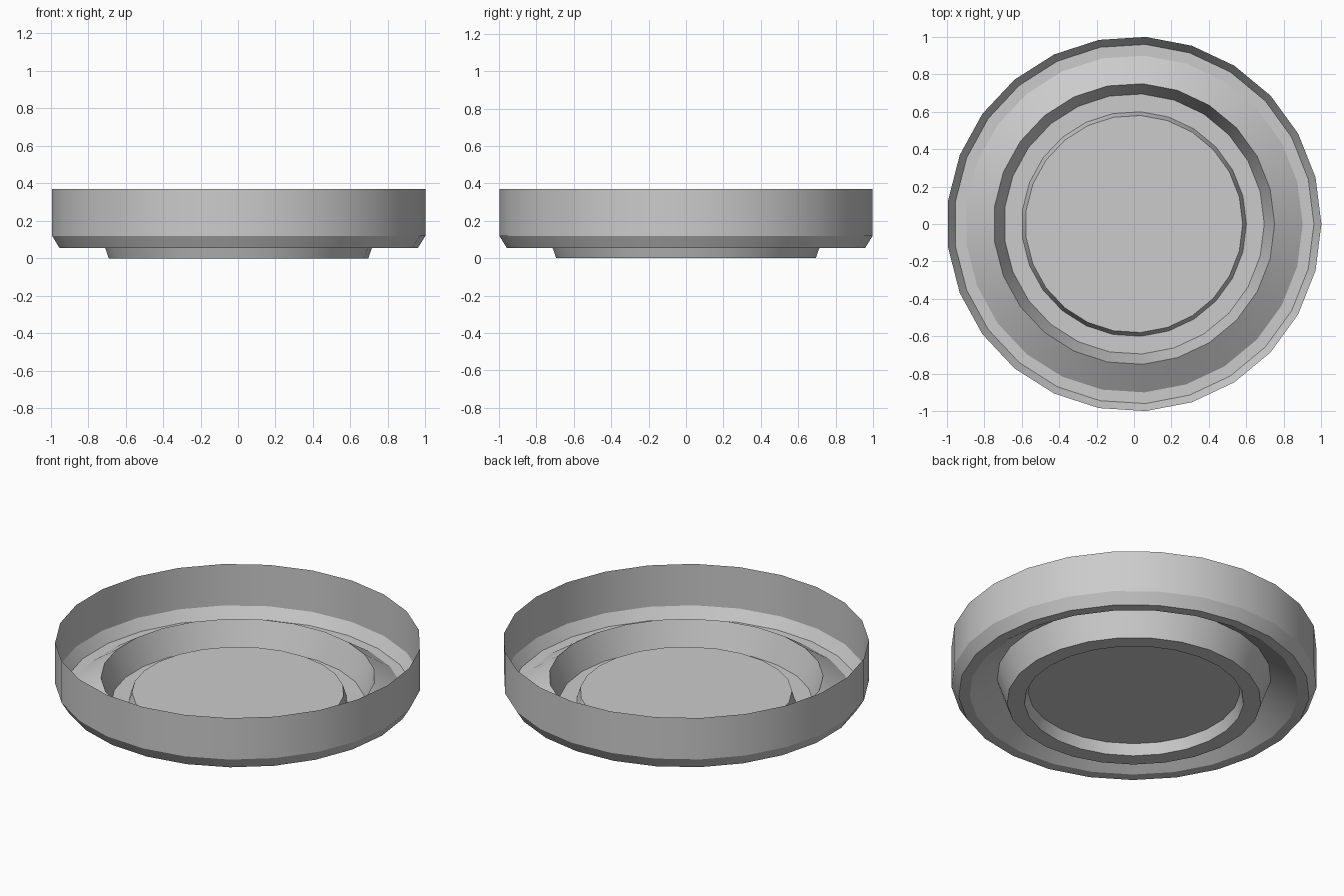
import bpy, bmesh, math

if "Cube" in bpy.data.objects:
    bpy.data.objects.remove(bpy.data.objects["Cube"])

SIDES = 25

# Half-section of the thin sheet dish (radius, height), from rim to centre
PROFILE = [
    (1.00, 0.37),    # open rim
    (1.00, 0.12),    # bottom of outer wall
    (0.96, 0.055),   # chamfer
    (0.90, 0.055),   # flat outer ring
    (0.75, 0.155),   # raised ridge
    (0.695, 0.0),    # foot, outer edge
    (0.60, 0.0),     # foot, inner edge
    (0.58, 0.065),   # raised centre disc
]


def lathe(name, profile, sides):
    bm = bmesh.new()
    rings = []
    for r, z in profile:
        ring = []
        for i in range(sides):
            a = 2 * math.pi * i / sides
            ring.append(bm.verts.new((r * math.cos(a), r * math.sin(a), z)))
        rings.append(ring)
    for upper, lower in zip(rings, rings[1:]):
        for i in range(sides):
            j = (i + 1) % sides
            bm.faces.new((upper[i], lower[i], lower[j], upper[j]))
    # Close the centre with a flat disc facing down, matching the outside
    bm.faces.new(list(reversed(rings[-1])))
    mesh = bpy.data.meshes.new(name)
    bm.to_mesh(mesh)
    bm.free()
    # Outside of the sheet faces outward and down
    obj = bpy.data.objects.new(name, mesh)
    bpy.context.collection.objects.link(obj)
    return obj


dish = lathe("round_dish", PROFILE, SIDES)

# Make face normals point to the outside of the dish
bm = bmesh.new()
bm.from_mesh(dish.data)
bm.faces.ensure_lookup_table()
wall = bm.faces[0]
bm.normal_update()
centre = wall.calc_center_median()
if wall.normal.x * centre.x + wall.normal.y * centre.y < 0:
    bmesh.ops.reverse_faces(bm, faces=bm.faces[:])
bm.to_mesh(dish.data)
bm.free()

# Smooth around the circumference, crisp at the profile corners
bpy.context.view_layer.objects.active = dish
dish.select_set(True)
bpy.ops.object.shade_smooth_by_angle(angle=math.radians(30))
